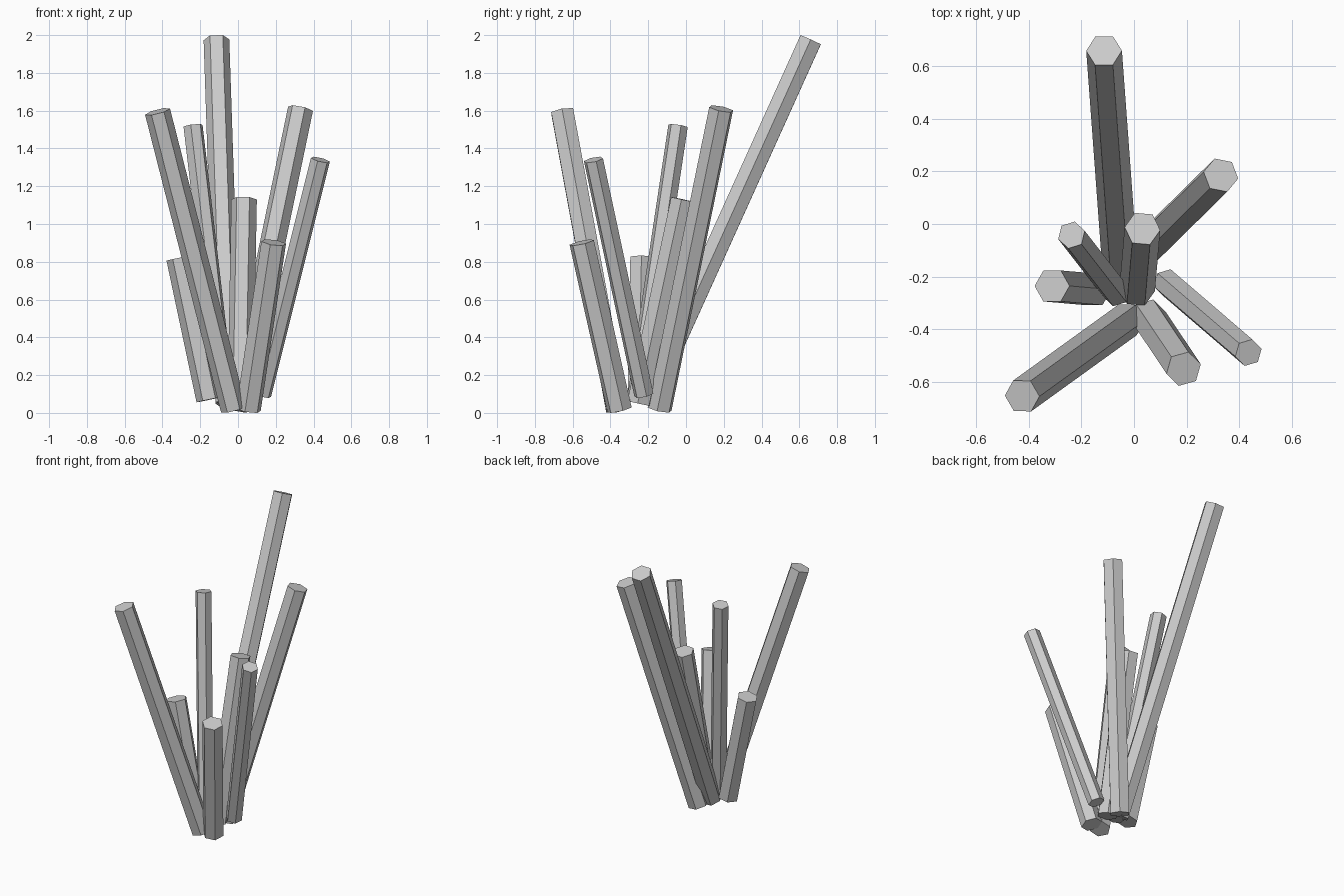
import bpy
from math import radians
from mathutils import Matrix, Vector

cube = bpy.data.objects.get("Cube")
if cube:
    bpy.data.objects.remove(cube, do_unlink=True)

# One plain grey for every rod
grey = bpy.data.materials.new("light grey")
grey.use_nodes = True
colour = (0.6, 0.6, 0.6, 1.0)
grey.diffuse_color = colour
grey.node_tree.nodes["Principled BSDF"].inputs["Base Color"].default_value = colour


def hex_rod(name, base, tip, radius, roll):
    """Capped six-sided rod between two centre points."""
    base, tip = Vector(base), Vector(tip)
    axis = tip - base
    bpy.ops.mesh.primitive_cylinder_add(vertices=6, radius=radius, depth=axis.length)
    rod = bpy.context.object
    rod.name = name
    # The primitive starts with a corner on +y; turn it to +x, then add the roll
    turn = Matrix.Rotation(radians(30 + roll), 4, "Z")
    lean = Vector((0, 0, 1)).rotation_difference(axis).to_matrix().to_4x4()
    rod.matrix_world = Matrix.Translation((base + tip) / 2) @ lean @ turn
    rod.data.materials.append(grey)


THICK, THIN = 0.068, 0.053

# Cluster of leaning rods: name, base centre, tip centre, radius, roll
rods = [
    ("tall_back_rod", (-0.05, -0.21, 0.05), (-0.114, 0.66, 1.975), THICK, 0),
    ("long_front_right_rod", (-0.024, -0.365, 0.02), (-0.426, -0.655, 1.595), THICK, 0),
    ("thin_front_left_rod", (0.125, -0.223, 0.095), (0.436, -0.49, 1.34), THIN, 15),
    ("short_front_left_rod", (0.055, -0.352, 0.017), (0.189, -0.552, 0.902), THICK, 15),
    ("long_back_left_rod", (0.0, -0.14, 0.02), (0.331, 0.186, 1.61), THICK, -10),
    ("thin_back_right_rod", (-0.067, -0.262, 0.06), (-0.238, -0.042, 1.52), THIN, 17),
    ("middle_rod", (0.012, -0.25, 0.05), (0.032, -0.018, 1.13), THICK, -5),
    ("short_right_rod", (-0.153, -0.25, 0.07), (-0.312, -0.236, 0.82), THICK, 0),
]
for rod in rods:
    hex_rod(*rod)
